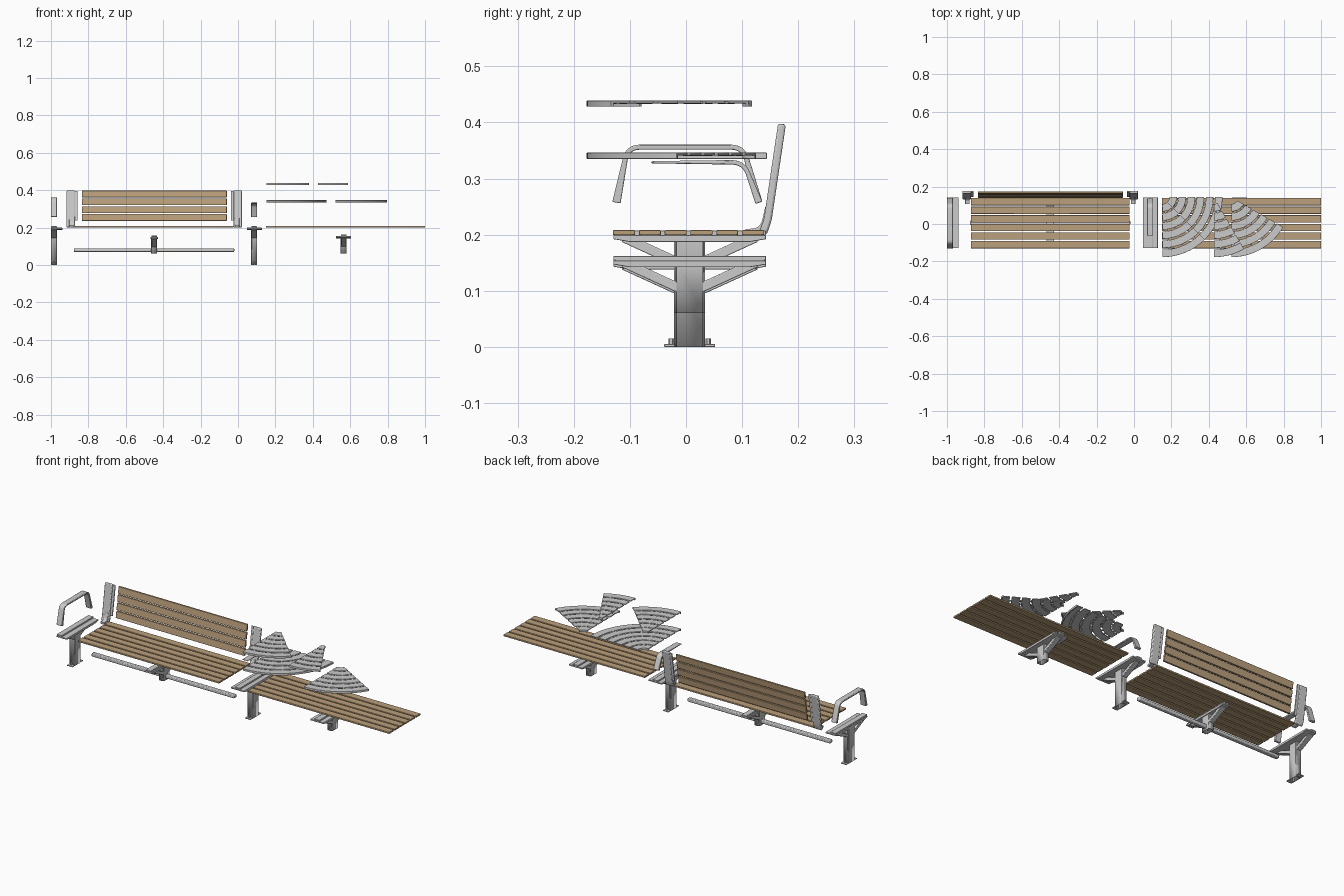
import bpy, bmesh, math
from mathutils import Vector

if "Cube" in bpy.data.objects:
    bpy.data.objects.remove(bpy.data.objects["Cube"])

YC = 0.0065   # depth centre of seats and supports
wood = bpy.data.materials.new("wood")
wood.diffuse_color = (0.5, 0.35, 0.2, 1)
wood.use_nodes = True
wood.node_tree.nodes["Principled BSDF"].inputs["Base Color"].default_value = wood.diffuse_color


def finish(name, bm, bevel=0.0, mat=None):
    bmesh.ops.recalc_face_normals(bm, faces=bm.faces)
    me = bpy.data.meshes.new(name)
    bm.to_mesh(me)
    bm.free()
    ob = bpy.data.objects.new(name, me)
    bpy.context.collection.objects.link(ob)
    if mat:
        me.materials.append(mat)
    if bevel:
        m = ob.modifiers.new("bevel", 'BEVEL')
        m.width, m.segments, m.limit_method = bevel, 2, 'ANGLE'
        m.angle_limit = math.radians(40)
    bpy.ops.object.select_all(action='DESELECT')
    ob.select_set(True)
    bpy.context.view_layer.objects.active = ob
    bpy.ops.object.shade_smooth_by_angle(angle=math.radians(35))
    return ob


def box(name, x0, x1, y0, y1, z0, z1, bevel=0.002, mat=None):
    return prism(name, [(y0, z0), (y1, z0), (y1, z1), (y0, z1)], x0, x1, bevel, mat)


def prism(name, pts, x0, x1, bevel=0.0, mat=None):
    # y-z outline extruded along x
    bm = bmesh.new()
    f = bm.faces.new([bm.verts.new((x0, y, z)) for y, z in pts])
    r = bmesh.ops.extrude_face_region(bm, geom=[f])
    bmesh.ops.translate(bm, vec=(x1 - x0, 0, 0),
                        verts=[v for v in r['geom'] if isinstance(v, bmesh.types.BMVert)])
    return finish(name, bm, bevel, mat)


def fillet(pts, rad, n=6):
    pts = [Vector(p) for p in pts]
    out = [pts[0]]
    for a, b, c in zip(pts, pts[1:], pts[2:]):
        p, q = b + (a - b).normalized() * rad, b + (c - b).normalized() * rad
        for i in range(n + 1):
            t = i / n
            out.append(p * (1 - t) ** 2 + b * 2 * t * (1 - t) + q * t * t)
    return out + [pts[-1]]


def ribbon(name, pts, rad, th, x0, x1, ends=(None, None), bevel=0.002):
    # bent flat bar in the y-z plane, optionally thicker at its ends
    path = fillet(pts, rad)
    a, b = [], []
    for i, p in enumerate(path):
        d = (path[min(i + 1, len(path) - 1)] - path[max(i - 1, 0)]).normalized()
        w = th
        if i == 0 and ends[0]:
            w = ends[0]
        if i == len(path) - 1 and ends[1]:
            w = ends[1]
        n = Vector((-d.y, d.x)) * w / 2
        a.append(p + n)
        b.append(p - n)
    return prism(name, a + b[::-1], x0, x1, bevel)


def post(name, x, z0, z1):
    # hollow post, open at the bottom
    bm = bmesh.new()
    bmesh.ops.create_cube(bm, size=1)
    for v in bm.verts:
        v.co = (x + v.co.x * 0.032, YC + v.co.y * 0.055, z0 if v.co.z < 0 else z1)
    ed = [e for e in bm.edges if abs(e.verts[0].co.z - e.verts[1].co.z) > 0.01]
    bmesh.ops.bevel(bm, geom=ed, offset=0.004, segments=3, affect='EDGES')
    bm.normal_update()
    bmesh.ops.delete(bm, geom=[f for f in bm.faces if f.normal.z < -0.9], context='FACES')
    ob = finish(name, bm)
    s = ob.modifiers.new("wall", 'SOLIDIFY')
    s.thickness, s.offset = 0.004, -1


def support(name, x, top, foot, fl, fr):
    # spine under the slats, side flanges, V brace and post
    h = 0.136
    def spine(t, b):
        return [(YC - h, t), (YC - h, t - 0.007), (YC - h + 0.03, b),
                (YC + h - 0.03, b), (YC + h, t - 0.007), (YC + h, t)]
    prism(name + "_spine", spine(top, top - 0.018), x - 0.015, x + 0.015, 0.001)
    if fl or fr:
        prism(name + "_flange", spine(top - 0.008, top - 0.02), x - fl, x + fr, 0.001)
    ribbon(name + "_v_brace", [(YC - 0.118, top - 0.012), (YC, top - 0.066), (YC + 0.118, top - 0.012)],
           0.03, 0.017, x - 0.014, x + 0.014)
    post(name + "_post", x, foot, top - 0.012)


def seat(name, x0, x1):
    for i in range(6):
        y = -0.130 + i * 0.0460
        box(f"{name}_slat_{i}", x0, x1, y, y + 0.0425 - 0.0035, 0.199, 0.208, 0.0015, wood)


# seats
seat("left_seat", -0.872, -0.023)
seat("right_seat", 0.15, 1.0)

# supports
support("end_leg", -0.984, 0.207, 0.0, 0.016, 0.045)
support("shared_leg", 0.086, 0.207, 0.0, 0.039, 0.041)
support("left_middle_support", -0.448, 0.158, 0.06, 0.02, 0.02)
support("right_middle_support", 0.565, 0.162, 0.06, 0.04, 0.04)

# anchor feet and bolts
for n, x in (("end", -0.984), ("shared", 0.086)):
    for s in (-1, 1):
        y = YC + s * 0.036
        box(f"{n}_foot_{s}", x - 0.016, x + 0.016, y - 0.0095, y + 0.0095, 0, 0.005, 0.001)
        bm = bmesh.new()
        bmesh.ops.create_cone(bm, cap_ends=True, segments=6, radius1=0.005, radius2=0.005, depth=0.011)
        bmesh.ops.translate(bm, vec=(x, YC + s * 0.033, 0.0095), verts=bm.verts)
        finish(f"{n}_bolt_{s}", bm)

# long connecting beam
box("connecting_beam", -0.878, -0.02, YC - 0.011, YC + 0.011, 0.07, 0.088, 0.004)

# backrest slats
tilt = 0.155
for i in range(4):
    z0 = 0.236 + i * 0.0418
    z1 = z0 + 0.036
    y0, y1 = 0.145 + (z0 - 0.236) * tilt, 0.145 + (z1 - 0.236) * tilt
    prism(f"back_slat_{i}", [(y0 - 0.005, z0), (y0 + 0.005, z0), (y1 + 0.005, z1), (y1 - 0.005, z1)],
          -0.834, -0.06, 0.0015, wood)


# backrest brackets, mirrored about the left seat centre
def span(s, a, b):
    c = -0.4475
    return sorted((c + s * a, c + s * b))


for n, s in (("left", -1), ("right", 1)):
    x0, x1 = span(s, 0.423, 0.469)
    bm_ob = ribbon(f"{n}_back_bracket", [(0.137, 0.202), (0.1455, 0.225), (0.171, 0.397)], 0.01, 0.014, x0, x1, bevel=0.004)
    x0, x1 = span(s, 0.410, 0.43)
    ribbon(f"{n}_back_flange", [(0.1485, 0.237), (0.173, 0.395)], 0, 0.006, x0, x1, bevel=0.001)
    x0, x1 = span(s, 0.431, 0.455)
    ribbon(f"{n}_back_foot", [(0.106, 0.205), (0.137, 0.205), (0.147, 0.25)], 0.022, 0.011, x0, x1)

# armrests
ribbon("full_armrest", [(-0.124, 0.257), (-0.104, 0.356), (0.102, 0.356), (0.130, 0.257)],
       0.022, 0.009, -1.0, -0.968, (0.015, 0.013))
ribbon("half_armrest", [(-0.062, 0.329), (0.103, 0.329), (0.130, 0.257)],
       0.022, 0.008, 0.07, 0.102, (0.004, 0.013))


# fan-shaped slotted tops: curved slats, rims and bridges
def sector(bm, cx, cy, r0, r1, a0, a1, z0, z1):
    n = max(1, round(math.degrees(a1 - a0) / 3))
    rings = []
    for i in range(n + 1):
        a = a0 + (a1 - a0) * i / n
        sx, cs = math.sin(a), math.cos(a)
        rings.append([bm.verts.new((cx + r * sx, cy - r * cs, z))
                      for r, z in ((r0, z0), (r1, z0), (r1, z1), (r0, z1))])
    for p, q in zip(rings, rings[1:]):
        for k in range(4):
            bm.faces.new((p[k], p[(k + 1) % 4], q[(k + 1) % 4], q[k]))
    bm.faces.new(rings[0])
    bm.faces.new(rings[-1][::-1])


def fan(name, cx, deg, top):
    cy, ri, ro, a = 0.144, 0.037, 0.321, math.radians(deg)
    bm = bmesh.new()
    pitch = (ro - ri + 0.009) / 6
    for i in range(6):
        r = ri + i * pitch
        sector(bm, cx, cy, r, r + pitch - 0.009, 0, a, top - 0.005, top)
    for r0, r1 in ((ri, ri + 0.006), (ro - 0.006, ro)):
        sector(bm, cx, cy, r0, r1, 0, a, top - 0.011, top - 0.003)
    k = round(deg / 15)
    for j in range(k):
        m = a * (j + 0.5) / k
        for i in range(5):
            r = ri + (i + 1) * pitch
            w = 0.004 / r
            sector(bm, cx, cy, r - 0.011, r + 0.002, m - w, m + w, top - 0.006, top - 0.001)
    finish(name, bm, 0.001)


fan("quarter_fan", 0.152, 90, 0.346)
fan("eighth_fan", 0.152, 45, 0.439)
fan("sixth_fan", 0.520, 60, 0.346)
fan("twelfth_fan", 0.428, 30, 0.439)
